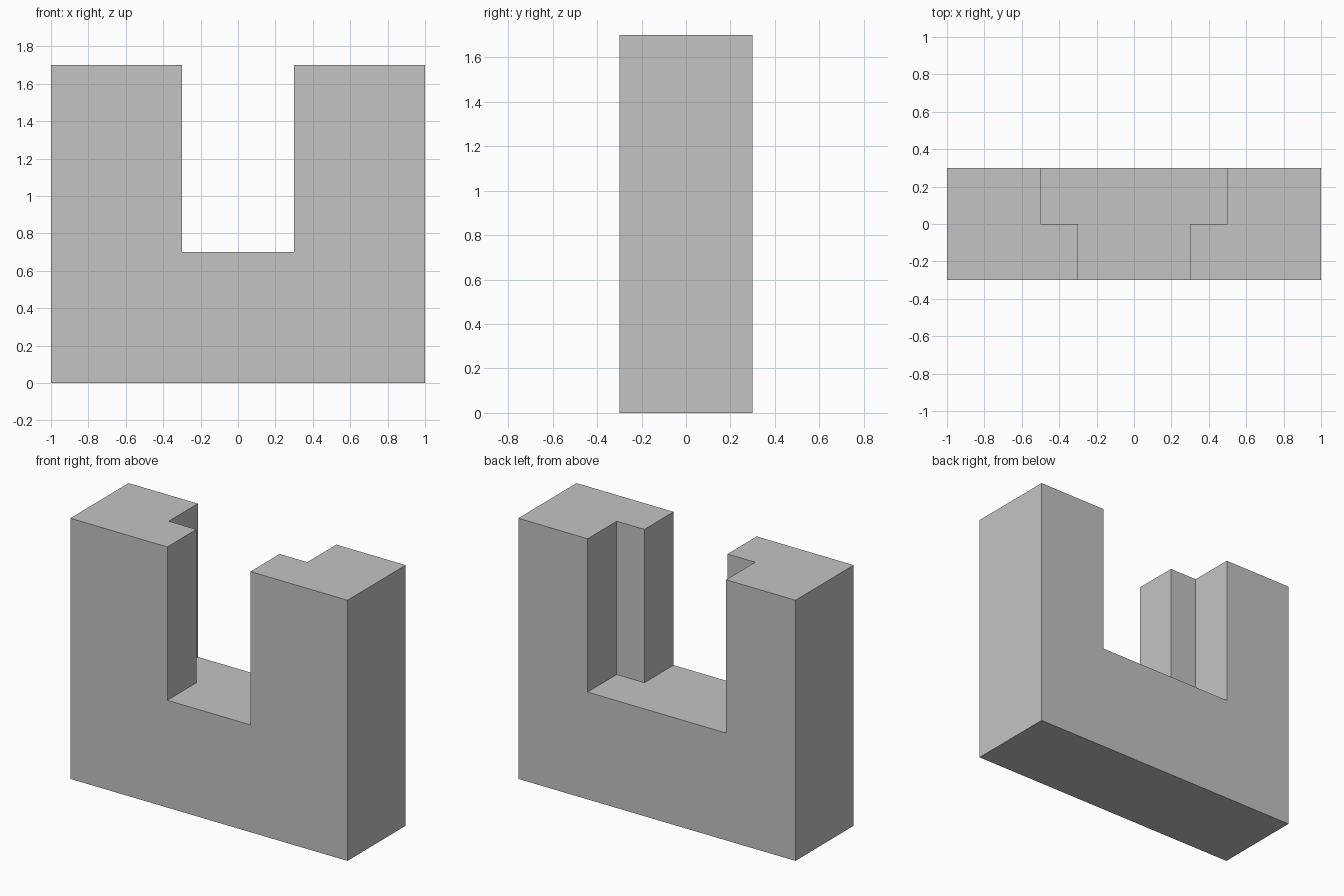
import bpy
import bmesh

WIDTH, DEPTH, HEIGHT = 2.0, 0.6, 1.7
SILL = 0.7            # height of the opening's floor
FRONT, BACK = 0.3, 0.5  # half widths of the opening
OVER = 0.1            # cutter overshoot

cube = bpy.data.objects.get("Cube")
if cube:
    bpy.data.objects.remove(cube, do_unlink=True)

stone = bpy.data.materials.new("light grey")
stone.use_nodes = True
colour = (0.55, 0.55, 0.55, 1)
stone.diffuse_color = colour
stone.node_tree.nodes["Principled BSDF"].inputs["Base Color"].default_value = colour


def prism(name, outline, bottom, top):
    """Extrude a plan outline between two heights."""
    bm = bmesh.new()
    face = bm.faces.new([bm.verts.new((x, y, bottom)) for x, y in outline])
    side = bmesh.ops.extrude_face_region(bm, geom=[face])["geom"]
    verts = [v for v in side if isinstance(v, bmesh.types.BMVert)]
    bmesh.ops.translate(bm, verts=verts, vec=(0, 0, top - bottom))
    bmesh.ops.recalc_face_normals(bm, faces=bm.faces)
    mesh = bpy.data.meshes.new(name)
    bm.to_mesh(mesh)
    bm.free()
    mesh.materials.append(stone)
    obj = bpy.data.objects.new(name, mesh)
    bpy.context.collection.objects.link(obj)
    return obj


def mirrored(half):
    """Close a right-hand half outline across x = 0."""
    return half + [(-x, y) for x, y in reversed(half)]


# Solid wall block
y = DEPTH / 2
wall = prism("wall", mirrored([(WIDTH / 2, -y), (WIDTH / 2, y)]), 0, HEIGHT)

# Open-topped gap, wider behind the front jambs
gap = mirrored([(FRONT, -y - OVER), (FRONT, 0), (BACK, 0), (BACK, y + OVER)])
cutter = prism("opening_cutter", gap, SILL, HEIGHT + OVER)
cutter.hide_render = True

cut = wall.modifiers.new("opening", 'BOOLEAN')
cut.operation = 'DIFFERENCE'
cut.solver = 'EXACT'
cut.object = cutter

# Apply the cut and discard the cutter
bpy.context.view_layer.objects.active = wall
bpy.ops.object.modifier_apply(modifier=cut.name)
bpy.data.objects.remove(cutter, do_unlink=True)
